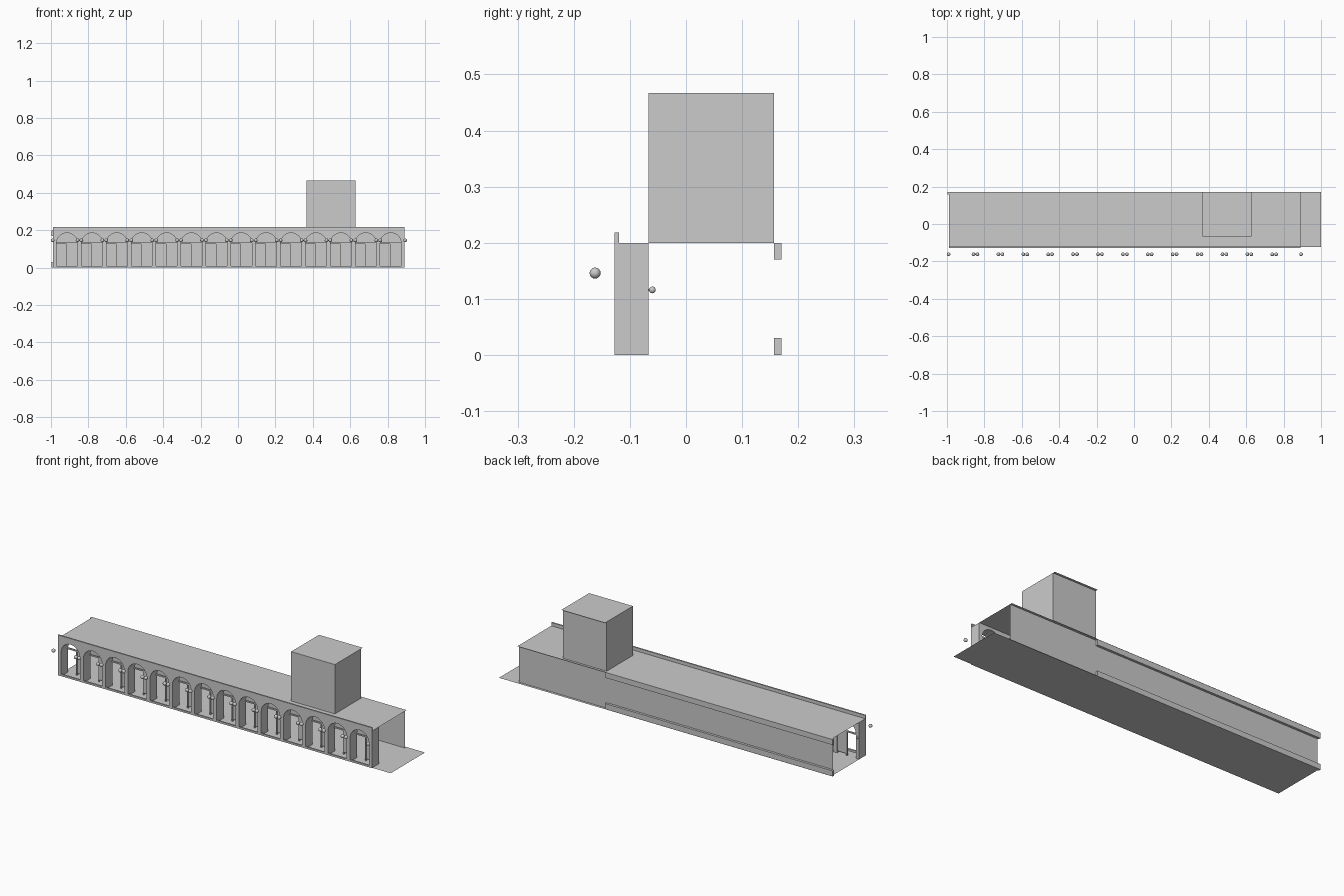
import bpy, bmesh, math

if "Cube" in bpy.data.objects:
    bpy.data.objects.remove(bpy.data.objects["Cube"])

PITCH, FIRST, BAYS = 0.1331, -0.914, 14
R, SPRING = 0.056, 0.13
X0, X1 = -0.99, 0.89
FRONT, INNER, BACK, EAVE = -0.127, -0.067, 0.157, 0.171
ROOF, TOP = 0.2, 0.467
centres = [FIRST + i * PITCH for i in range(BAYS)]


def finish(bm, name):
    bmesh.ops.recalc_face_normals(bm, faces=bm.faces)
    me = bpy.data.meshes.new(name)
    bm.to_mesh(me)
    bm.free()
    ob = bpy.data.objects.new(name, me)
    bpy.context.collection.objects.link(ob)
    return ob


def boxes(name, items):
    bm = bmesh.new()
    for x0, x1, y0, y1, z0, z1 in items:
        vs = bmesh.ops.create_cube(bm, size=1)["verts"]
        for v in vs:
            v.co = ((x0 + x1) / 2 + v.co.x * (x1 - x0),
                    (y0 + y1) / 2 + v.co.y * (y1 - y0),
                    (z0 + z1) / 2 + v.co.z * (z1 - z0))
    return finish(bm, name)


def sheet(name, *quads):
    bm = bmesh.new()
    for q in quads:
        bm.faces.new([bm.verts.new(p) for p in q])
    return finish(bm, name)


def flat(x0, x1, y0, y1, z):
    return [(x0, y0, z), (x1, y0, z), (x1, y1, z), (x0, y1, z)]


def upright(x0, x1, y, z0, z1):
    return [(x0, y, z0), (x1, y, z0), (x1, y, z1), (x0, y, z1)]


def balls(name, points, r):
    bm = bmesh.new()
    for p in points:
        vs = bmesh.ops.create_uvsphere(bm, u_segments=16, v_segments=10, radius=r)["verts"]
        bmesh.ops.translate(bm, verts=vs, vec=p)
    for f in bm.faces:
        f.smooth = True
    return finish(bm, name)


# Arcade wall: one outline with the arches cut into its lower edge
outline = [(X0, 0)]
for c in centres:
    outline.append((c - R, 0))
    for k in range(21):
        a = math.pi * (1 - k / 20)
        outline.append((c + R * math.cos(a), SPRING + R * math.sin(a)))
    outline.append((c + R, 0))
outline += [(X1, 0), (X1, ROOF), (X0, ROOF)]
bm = bmesh.new()
face = bm.faces.new([bm.verts.new((x, FRONT, z)) for x, z in outline])
ext = bmesh.ops.extrude_face_region(bm, geom=[face])["geom"]
bmesh.ops.translate(bm, verts=[v for v in ext if isinstance(v, bmesh.types.BMVert)],
                    vec=(0, INNER - FRONT, 0))
finish(bm, "arcade_wall")
boxes("parapet", [(X0, X1, FRONT, -0.119, ROOF, 0.218)])

# Thresholds, transoms, mullions and closed door leaves
boxes("thresholds", [(c - R, c + R, FRONT, -0.119, 0, 0.01) for c in centres])
boxes("transoms", [(c - R, c + R, -0.075, INNER, 0.127, 0.134) for c in centres])
boxes("mullions", [(c - 0.003, c + 0.003, -0.075, INNER, 0, 0.127) for c in centres])
boxes("door_leaves", [(c + 0.003, c + R, -0.072, -0.069, 0.01, 0.127) for c in centres])

# Ground, roof and back wall sheets
sheet("floor", flat(X0, 1.0, -0.123, EAVE, 0))
sheet("roof", flat(X0, X1, -0.123, EAVE, ROOF))
sheet("back_wall", upright(X0, X1, BACK, 0, ROOF))
boxes("back_bands", [(-0.997, 0.365, BACK, 0.17, 0, 0.03),
                     (-0.997, 0.365, BACK, 0.17, 0.17, ROOF)])

# Tower
a, b = 0.365, 0.627
sheet("tower_walls",
      upright(a, b, INNER, ROOF, TOP), upright(a, b, BACK, ROOF, TOP),
      *[[(x, INNER, ROOF), (x, BACK, ROOF), (x, BACK, TOP), (x, INNER, TOP)] for x in (a, b)])
sheet("tower_roof", flat(a, b, INNER, EAVE, TOP))

# Globe lamps outside, small knobs on the inner piers
balls("globe_lamps", [(c + s * 0.077, -0.162, 0.146) for c in centres for s in (-1, 1)], 0.0098)
knobs = [c - 0.068 for c in centres]
balls("inner_knobs", [(x, -0.06, 0.116) for x in knobs], 0.006)
boxes("knob_stems", [(x - 0.002, x + 0.002, INNER, -0.06, 0.114, 0.118) for x in knobs])
